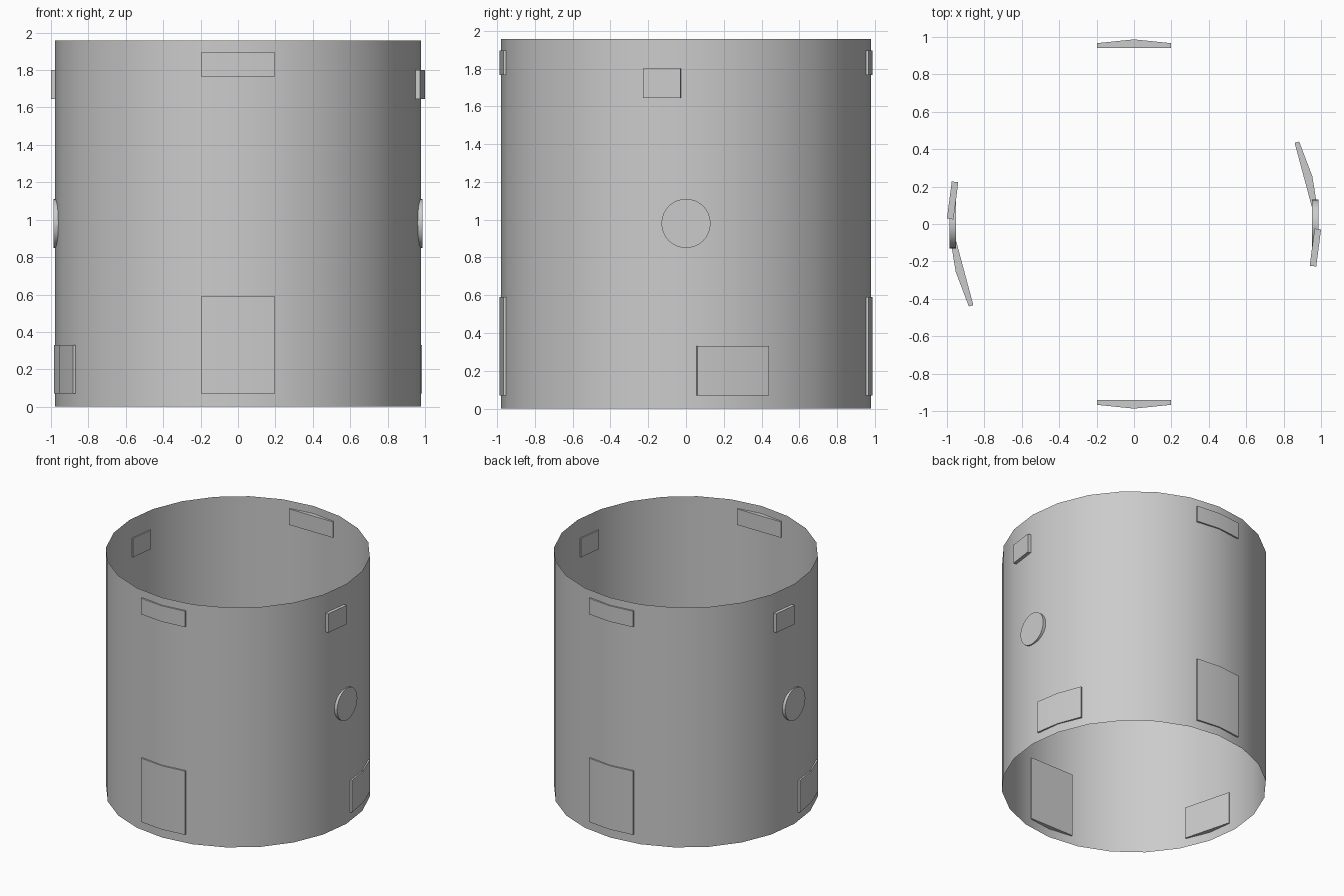
import bpy, bmesh, math
from mathutils import Matrix

if "Cube" in bpy.data.objects:
    bpy.data.objects.remove(bpy.data.objects["Cube"])


def finish(name, bm, smooth_angle=None):
    bmesh.ops.recalc_face_normals(bm, faces=bm.faces[:])
    me = bpy.data.meshes.new(name)
    bm.to_mesh(me)
    bm.free()
    ob = bpy.data.objects.new(name, me)
    bpy.context.collection.objects.link(ob)
    if smooth_angle:
        bpy.ops.object.select_all(action='DESELECT')
        ob.select_set(True)
        bpy.context.view_layer.objects.active = ob
        bpy.ops.object.shade_smooth_by_angle(angle=math.radians(smooth_angle))
    return ob


def shell(radius=0.978, height=1.957, sides=24):
    bm = bmesh.new()
    bmesh.ops.create_cone(bm, cap_ends=False, segments=sides, radius1=radius,
                          radius2=radius, depth=height,
                          matrix=Matrix.Translation((0, 0, height / 2)))
    finish("tube_shell", bm, 40)


def plate(name, angle, z0, z1):
    """Flat-backed plate with a ridged outer face, pointing along +x, then turned."""
    w = 0.197
    profile = [(0.942, -w), (0.967, -w), (0.987, 0), (0.967, w), (0.942, w)]
    bm = bmesh.new()
    face = bm.faces.new([bm.verts.new((x, y, z0)) for x, y in profile])
    new = bmesh.ops.extrude_face_region(bm, geom=[face])["geom"]
    bmesh.ops.translate(bm, vec=(0, 0, z1 - z0),
                        verts=[v for v in new if isinstance(v, bmesh.types.BMVert)])
    bm.transform(Matrix.Rotation(math.radians(angle), 4, 'Z'))
    finish(name, bm, 30)


def small_block(name, angle):
    bm = bmesh.new()
    turn = Matrix.Rotation(math.radians(angle), 4, 'Z')
    size = Matrix.Diagonal((0.035, 0.2, 0.155, 1))
    bmesh.ops.create_cube(bm, size=1,
                          matrix=turn @ Matrix.Translation((0.978, 0, 1.722)) @ size)
    finish(name, bm)


def disc(name, angle):
    bm = bmesh.new()
    turn = Matrix.Rotation(math.radians(angle), 4, 'Z')
    bmesh.ops.create_cone(bm, cap_ends=True, segments=32, radius1=0.13, radius2=0.13,
                          depth=0.034,
                          matrix=turn @ Matrix.Translation((0.969, 0, 0.98))
                          @ Matrix.Rotation(math.pi / 2, 4, 'Y'))
    finish(name, bm, 40)


# Open thin tube
shell()

# Everything on the wall repeats half a turn round
for side, a in (("a", 0), ("b", 180)):
    plate("tall_plate_" + side, a - 90, 0.07, 0.59)
    plate("upper_plate_" + side, a - 90, 1.765, 1.895)
    plate("low_side_plate_" + side, a + 15, 0.07, 0.33)
    small_block("small_block_" + side, a - 7.4)
    disc("round_disc_" + side, a)
